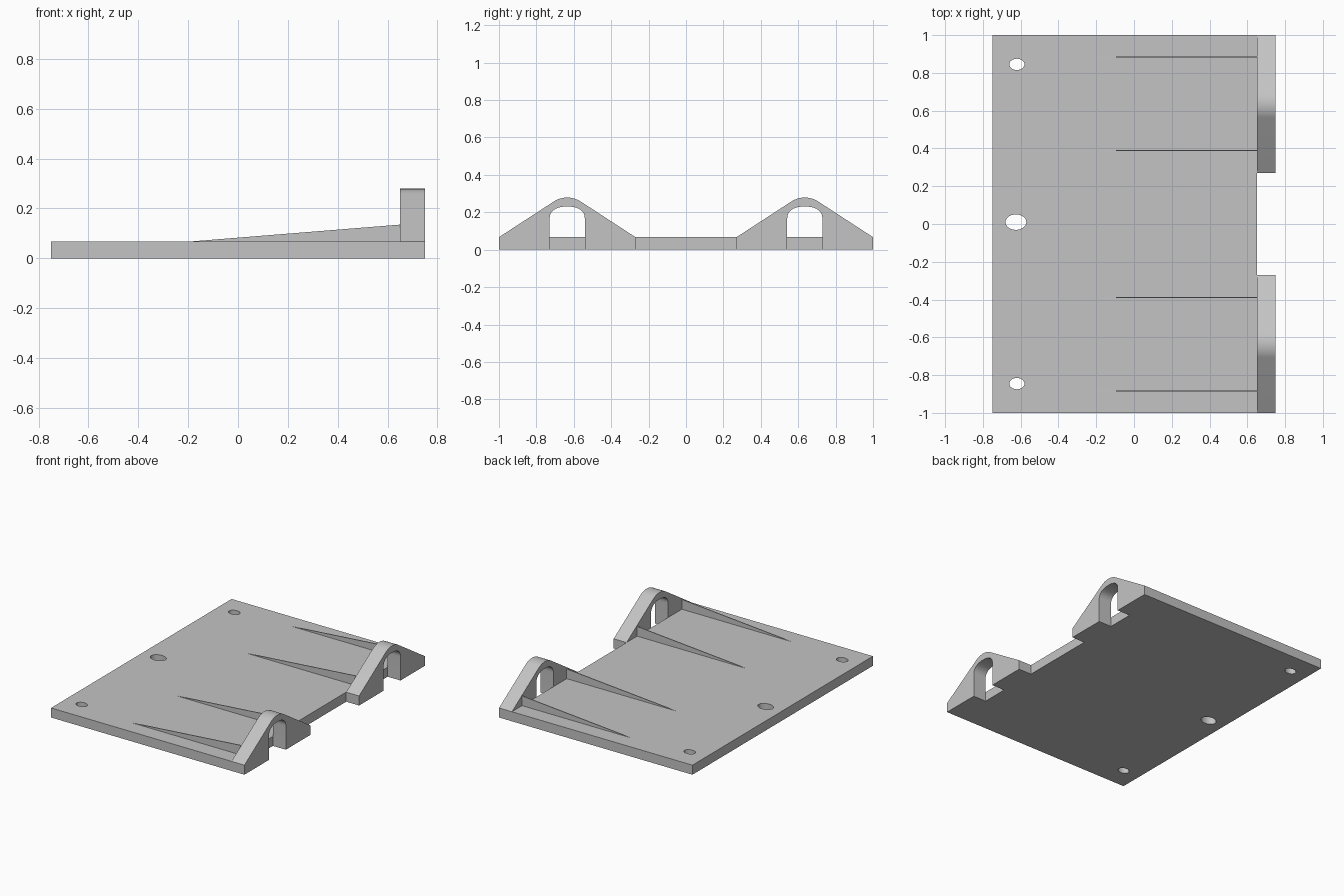
import bpy
import bmesh
from math import sin, cos, pi, radians
from mathutils import Vector

cube = bpy.data.objects.get("Cube")
if cube:
    bpy.data.objects.remove(cube, do_unlink=True)

grey = bpy.data.materials.new("plain grey")
grey.use_nodes = True
colour = (0.55, 0.55, 0.55, 1)
grey.diffuse_color = colour
grey.node_tree.nodes["Principled BSDF"].inputs["Base Color"].default_value = colour

THICK = 0.067    # plate thickness
EDGE = 0.65      # plate edge where the lugs begin
FAR = 0.75       # outer extent in x
LUG_Y = 0.635    # lug centre
LUG_HALF = 0.365


def prism(name, outline, shift):
    """Extrude a closed outline of 3D points along a vector."""
    bm = bmesh.new()
    face = bm.faces.new([bm.verts.new(p) for p in outline])
    new = bmesh.ops.extrude_face_region(bm, geom=[face])["geom"]
    bmesh.ops.translate(bm, vec=Vector(shift),
                        verts=[v for v in new if isinstance(v, bmesh.types.BMVert)])
    bmesh.ops.recalc_face_normals(bm, faces=bm.faces)
    mesh = bpy.data.meshes.new(name)
    bm.to_mesh(mesh)
    bm.free()
    mesh.materials.append(grey)
    obj = bpy.data.objects.new(name, mesh)
    bpy.context.collection.objects.link(obj)
    return obj


def smooth(obj):
    bpy.ops.object.select_all(action="DESELECT")
    obj.select_set(True)
    bpy.context.view_layer.objects.active = obj
    bpy.ops.object.shade_smooth_by_angle(angle=radians(25))


# Base plate
plate = prism("base_plate", [(-FAR, -1, 0), (EDGE, -1, 0), (EDGE, 1, 0), (-FAR, 1, 0)],
              (0, 0, THICK))

# Oval mounting holes along the plain edge
for name, x, y, rx, ry in (("front_hole", -0.62, -0.845, 0.04, 0.03),
                           ("middle_hole", -0.625, 0.01, 0.055, 0.041),
                           ("back_hole", -0.62, 0.845, 0.04, 0.03)):
    ring = [(x + rx * cos(i * pi / 16), y + ry * sin(i * pi / 16), -0.1) for i in range(32)]
    cutter = prism(name + "_cutter", ring, (0, 0, 0.3))
    cutter.hide_render = True
    cutter.hide_viewport = True
    cut = plate.modifiers.new(name, "BOOLEAN")
    cut.object = cutter
    cut.operation = "DIFFERENCE"
    cut.solver = "EXACT"


def lug_outline(y0):
    """Sloping lug with a rounded crest and an arched slot open at the bottom."""
    radius, tilt, centre = 0.132, radians(32.7), 0.147
    slot, spring, rise = 0.094, 0.165, 0.066
    pts = [(-LUG_HALF, 0), (-LUG_HALF, THICK)]
    for i in range(17):
        a = tilt * (i / 8 - 1)
        pts.append((radius * sin(a), centre + radius * cos(a)))
    pts += [(LUG_HALF, THICK), (LUG_HALF, 0), (slot, 0)]
    for i in range(25):
        a = pi * i / 24
        c, s = cos(a), max(sin(a), 0)
        pts.append((slot * (1 if c > 0 else -1) * abs(c) ** 0.85, spring + rise * s ** 0.85))
    pts.append((-slot, 0))
    return [(EDGE, y0 + y, z) for y, z in pts]


# Lugs and their thin wedge ribs, mirrored front to back
for side, sign in (("front", -1), ("back", 1)):
    lug = prism(side + "_lug", lug_outline(sign * LUG_Y), (FAR - EDGE, 0, 0))
    smooth(lug)
    for place, y in (("inner", 0.39), ("outer", 0.885)):
        wedge = [(-0.22, THICK - 0.002), (EDGE, THICK - 0.002), (EDGE, 0.135)]
        prism(f"{side}_{place}_rib", [(x, sign * y - 0.003, z) for x, z in wedge],
              (0, 0.006, 0))
